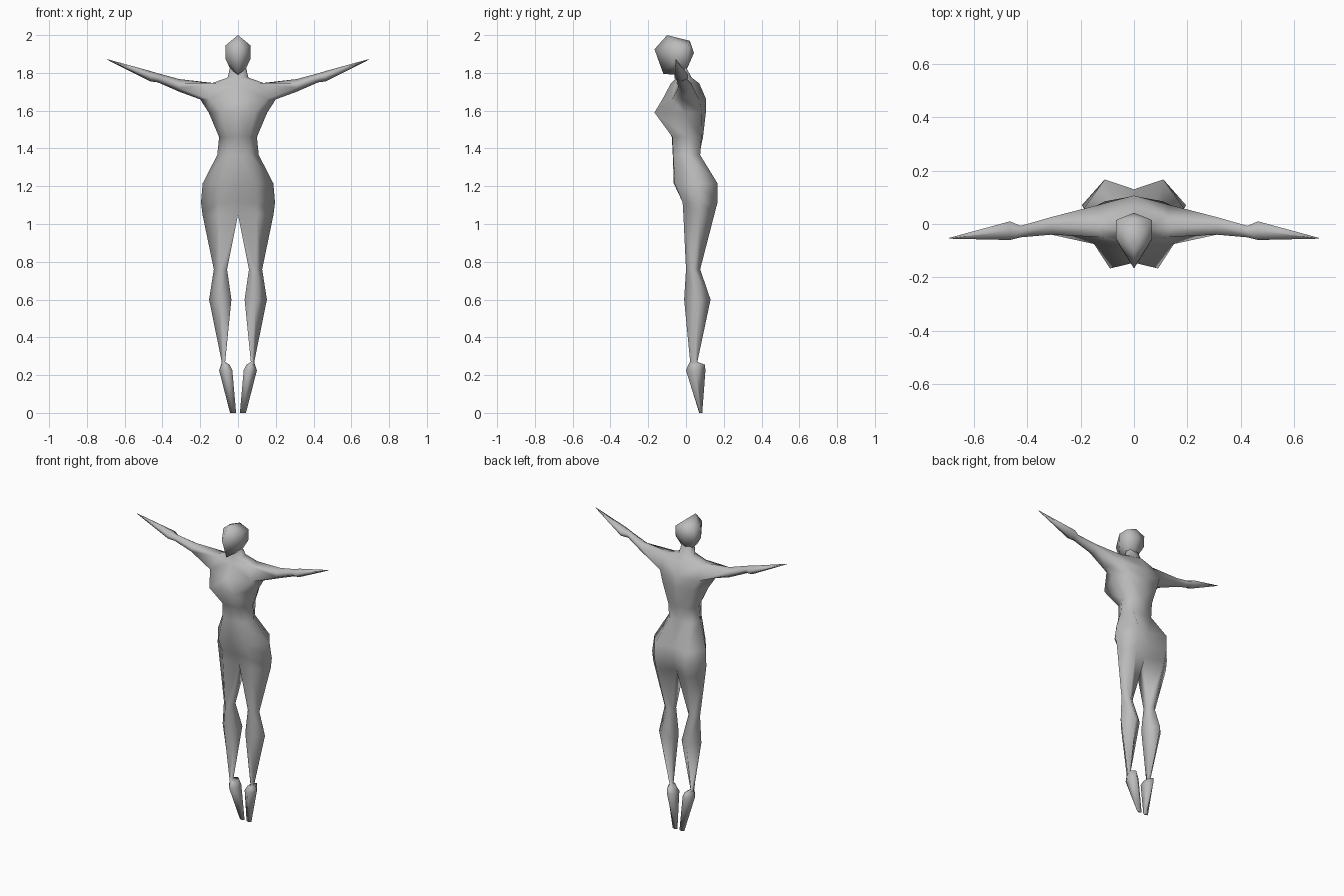
import bpy, bmesh

if "Cube" in bpy.data.objects:
    bpy.data.objects.remove(bpy.data.objects["Cube"])

grey = bpy.data.materials.new("plain grey")
grey.diffuse_color = (0.5, 0.5, 0.5, 1)
grey.use_nodes = True
grey.node_tree.nodes["Principled BSDF"].inputs["Base Color"].default_value = grey.diffuse_color


def finish(bm, name):
    """Turn a bmesh into a smooth grey object."""
    bmesh.ops.recalc_face_normals(bm, faces=bm.faces)
    me = bpy.data.meshes.new(name)
    bm.to_mesh(me)
    bm.free()
    me.materials.append(grey)
    for p in me.polygons:
        p.use_smooth = True
    ob = bpy.data.objects.new(name, me)
    bpy.context.collection.objects.link(ob)
    return ob


def bridge(bm, a, b, closed, skip=()):
    """Skin two rows of vertices with quads."""
    n = len(a)
    for i in range(n if closed else n - 1):
        if i not in skip:
            j = (i + 1) % n
            bm.faces.new((a[i], a[j], b[j], b[i]))


# Torso half rows: z, front centre y, front (x, y), side (x, y), back (x, y), back centre y
TORSO = [
    (1.83, -.05, .03, -.045, .042, -.02, .03, 0, .0),
    (1.775, -.05, .035, -.045, .055, -.015, .04, .02, .03),
    (1.745, -.08, .11, -.05, .14, -.015, .12, .03, .07),
    (1.66, -.125, .15, -.075, .20, -.02, .14, .07, .107),
    (1.59, -.145, .09, -.167, .155, -.01, .11, .085, .105),
    (1.46, -.075, .06, -.072, .10, .01, .07, .082, .09),
    (1.365, -.07, .065, -.068, .11, .01, .07, .075, .07),
    (1.215, -.065, .10, -.06, .187, .06, .11, .167, .13),
    (1.115, -.01, .10, -.018, .196, .07, .11, .167, .13),
    (1.05, .01, .10, -.014, .188, .07, .11, .15, .10),
]
# Leg and foot rows: z, inner x, outer x, front y, back y
LEG = [
    (.76, .058, .128, 0, .075), (.60, .035, .153, -.01, .13),
    (.27, .068, .086, .022, .06), (.255, .045, .09, .012, .10),
    (.225, .03, .10, 0, .103), (0, .01, .042, .07, .086),
]
# Arm rows: x, lower z, upper z, front y, back y
ARM = [
    (.31, 1.70, 1.767, -.04, .026), (.425, 1.75, 1.798, -.05, -.007),
    (.465, 1.755, 1.81, -.06, .01), (.693, 1.870, 1.873, -.055, -.052),
]

bm = bmesh.new()

# Torso
rows = []
for z, fc, fx, fy, sx, sy, bx, by, bc in TORSO:
    rows.append([bm.verts.new((x, y, z)) for x, y in
                 ((0, fc), (fx, fy), (sx, sy), (bx, by), (0, bc))])
for i in range(len(rows) - 1):
    bridge(bm, rows[i], rows[i + 1], False, (1, 2) if i == 2 else ())

# Leg and foot grow from the open lower row
prev = rows[-1]
for z, xi, xo, yf, yb in LEG:
    xm, ym, d = (xi + xo) / 2, (yf + yb) / 2, (yb - yf) * .25
    cur = [bm.verts.new((x, y, z)) for x, y in
           ((xi, yf + d), (xm, yf), (xo, ym), (xm, yb), (xi, yb - d))]
    bridge(bm, prev, cur, True)
    prev = cur
bm.faces.new(prev)

# Arm grows from the shoulder opening
prev = rows[3][1:4] + rows[2][3:0:-1]
for x, zl, zh, yf, yb in ARM:
    ym, d = (yf + yb) / 2, (zh - zl) * .3
    cur = [bm.verts.new((x, y, z)) for y, z in
           ((yf, zl + d), (ym, zl), (yb, zl + d), (yb, zh - d), (ym, zh), (yf, zh - d))]
    bridge(bm, prev, cur, True)
    prev = cur
bm.faces.new(prev)

# Mirror the half body
dup = bmesh.ops.duplicate(bm, geom=bm.verts[:] + bm.edges[:] + bm.faces[:])
for v in dup["geom"]:
    if isinstance(v, bmesh.types.BMVert):
        v.co.x *= -1
bmesh.ops.remove_doubles(bm, verts=bm.verts, dist=.0005)
finish(bm, "body")

# Head: faceted hull of profile points and cheek points
bm = bmesh.new()
for y, z in ((-.10, 2), (.02, 1.97), (.042, 1.905), (0, 1.81),
             (-.167, 1.925), (-.12, 1.795), (-.06, 1.79)):
    bm.verts.new((0, y, z))
for x, y, z in ((.067, .015, 1.945), (.067, -.055, 1.945), (.067, .01, 1.875),
                (.067, -.06, 1.875), (.038, -.01, 1.815)):
    for s in (-1, 1):
        bm.verts.new((s * x, y, z))
res = bmesh.ops.convex_hull(bm, input=bm.verts[:])
loose = [v for v in bm.verts if not v.link_faces]
bmesh.ops.delete(bm, geom=loose, context='VERTS')
finish(bm, "head")
